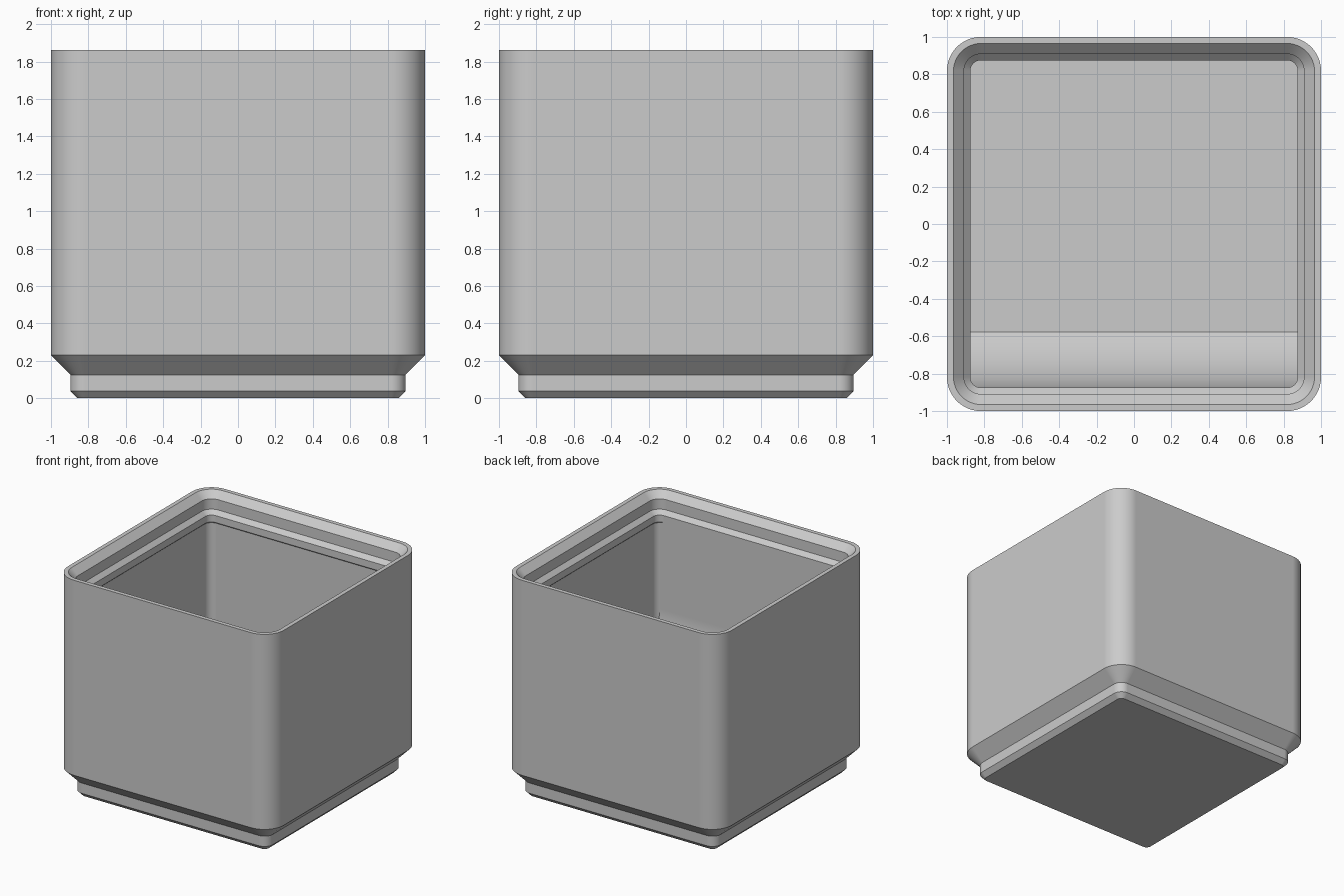
import bpy, bmesh, math

cube = bpy.data.objects.get("Cube")
if cube:
    bpy.data.objects.remove(cube, do_unlink=True)

grey = bpy.data.materials.new("light grey plastic")
grey.use_nodes = True
colour = (0.6, 0.6, 0.6, 1)
grey.diffuse_color = colour
grey.node_tree.nodes["Principled BSDF"].inputs["Base Color"].default_value = colour

CORNER = 0.181          # outer corner radius
STEPS = 12              # segments per rounded corner
FLOOR = 0.337
WALL = 0.885            # inner half width of the cavity
LIP = 0.875             # inner half width of the stacking lip
LIP_BOTTOM = 1.629


def rounded_square(bm, half, z):
    """Ring of vertices whose corners stay concentric with the outer wall."""
    centre = 1 - CORNER
    radius = half - centre
    ring = []
    for quarter in range(4):
        base = quarter * math.pi / 2
        cx = centre * (1 if quarter in (0, 3) else -1)
        cy = centre * (1 if quarter < 2 else -1)
        for i in range(STEPS + 1):
            a = base + i / STEPS * math.pi / 2
            ring.append(bm.verts.new((cx + radius * math.cos(a),
                                      cy + radius * math.sin(a), z)))
    return ring


def finish(name, bm):
    bmesh.ops.recalc_face_normals(bm, faces=bm.faces)
    mesh = bpy.data.meshes.new(name)
    bm.to_mesh(mesh)
    bm.free()
    mesh.materials.append(grey)
    obj = bpy.data.objects.new(name, mesh)
    bpy.context.collection.objects.link(obj)
    bpy.ops.object.select_all(action='DESELECT')
    obj.select_set(True)
    bpy.context.view_layer.objects.active = obj
    bpy.ops.object.shade_smooth_by_angle(angle=math.radians(20))
    # Keep the large flat sides evenly shaded
    weighted = obj.modifiers.new("flat_sides", 'WEIGHTED_NORMAL')
    weighted.keep_sharp = True


# Bin shell: half width and height, up the outside, over the lip, down the inside
profile = [
    (0.858, 0), (0.896, 0.039), (0.896, 0.125), (1, 0.23), (1, 1.862),
    (0.965, 1.862), (0.909, 1.807), (0.909, 1.721), (LIP, 1.687),
    (LIP, LIP_BOTTOM), (WALL, LIP_BOTTOM - 0.01), (WALL, FLOOR),
]
bm = bmesh.new()
rings = [rounded_square(bm, half, z) for half, z in profile]
for low, high in zip(rings, rings[1:]):
    for i in range(len(low)):
        j = (i + 1) % len(low)
        bm.faces.new((low[i], low[j], high[j], high[i]))
bm.faces.new(rings[0])
bm.faces.new(rings[-1])
finish("bin_shell", bm)

# Front scoop: wall flush with the lip, curving down to meet the floor at a crease
radius = 0.675
end = math.radians(34)
bottom = FLOOR - radius * (1 - math.cos(end))
section = [(-0.9, FLOOR), (-0.9, LIP_BOTTOM), (-LIP, LIP_BOTTOM)]
for i in range(17):
    a = math.pi / 2 + (end - math.pi / 2) * i / 16
    section.append((-LIP + radius * (1 - math.sin(a)),
                    bottom + radius * (1 - math.cos(a))))
bm = bmesh.new()
half_width = WALL + 0.005
face = bm.faces.new([bm.verts.new((-half_width, y, z)) for y, z in section])
extruded = bmesh.ops.extrude_face_region(bm, geom=[face], use_keep_orig=True)
moved = [v for v in extruded["geom"] if isinstance(v, bmesh.types.BMVert)]
bmesh.ops.translate(bm, verts=moved, vec=(2 * half_width, 0, 0))
finish("front_scoop", bm)
